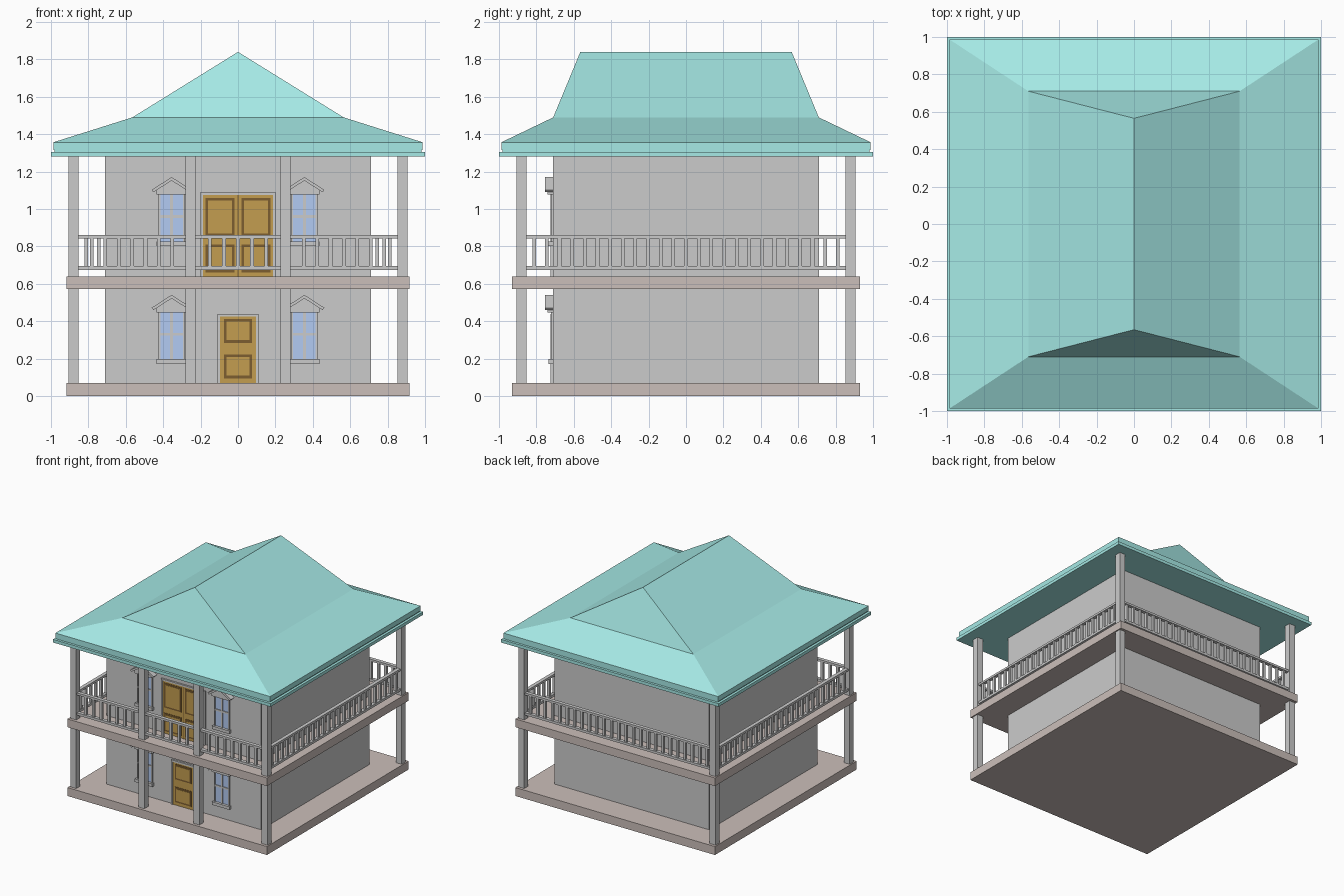
import bpy, bmesh
from mathutils import Matrix, Vector

if "Cube" in bpy.data.objects:
    bpy.data.objects.remove(bpy.data.objects["Cube"])


def material(name, rgb):
    m = bpy.data.materials.new(name)
    m.diffuse_color = (*rgb, 1)
    m.use_nodes = True
    m.node_tree.nodes["Principled BSDF"].inputs["Base Color"].default_value = m.diffuse_color
    return m


TEAL = material("roof_teal", (0.38, 0.82, 0.79))
STONE = material("floor_stone", (0.60, 0.52, 0.49))
WOOD = material("door_wood", (0.55, 0.34, 0.08))
DARK = material("door_groove", (0.20, 0.11, 0.03))
GLASS = material("window_glass", (0.45, 0.60, 0.90))


def finish(name, bm, mat=None):
    bmesh.ops.recalc_face_normals(bm, faces=bm.faces)
    me = bpy.data.meshes.new(name)
    bm.to_mesh(me)
    bm.free()
    ob = bpy.data.objects.new(name, me)
    bpy.context.collection.objects.link(ob)
    if mat:
        me.materials.append(mat)
    return ob


def boxes(name, items, mat=None):
    """One mesh from boxes given as (x0, x1, y0, y1, z0, z1)."""
    bm = bmesh.new()
    for x0, x1, y0, y1, z0, z1 in items:
        mid = Vector((x0 + x1, y0 + y1, z0 + z1)) / 2
        size = Matrix.Diagonal((x1 - x0, y1 - y0, z1 - z0, 1))
        bmesh.ops.create_cube(bm, size=1, matrix=Matrix.Translation(mid) @ size)
    return finish(name, bm, mat)


def prism(name, profile, y0, y1, mat=None):
    """Extrude an x-z outline along y."""
    bm = bmesh.new()
    face = bm.faces.new([bm.verts.new((x, y0, z)) for x, z in profile])
    new = bmesh.ops.extrude_face_region(bm, geom=[face])["geom"]
    bmesh.ops.translate(bm, vec=(0, y1 - y0, 0),
                        verts=[v for v in new if isinstance(v, bmesh.types.BMVert)])
    return finish(name, bm, mat)


W = 0.71          # wall half width
F = -W            # front wall plane
P = 0.88          # post centre line
STOREYS = ((0.07, 0.572), (0.64, 1.28))

# Floor slabs and walls
boxes("ground_slab", [(-0.917, 0.917, -0.93, 0.93, 0, 0.07)], STONE)
boxes("balcony_slab", [(-0.917, 0.917, -0.93, 0.93, 0.572, 0.64)], STONE)
for i, (z0, z1) in enumerate(STOREYS):
    boxes(f"walls_{i}", [(-W, W, -W, W, z0, z1)])

# Posts: four corners plus two at the front
spots = [(sx * P, sy * P) for sx in (-1, 1) for sy in (-1, 1)]
spots += [(-0.253, -P), (0.253, -P)]
h = 0.027
boxes("posts", [(x - h, x + h, y - h, y + h, z0, z1)
                for x, y in spots for z0, z1 in STOREYS])


# Railings
def railing(name, a, b, positions, along_x, line):
    def place(u0, u1, half, z0, z1):
        if along_x:
            return (u0, u1, line - half, line + half, z0, z1)
        return (line - half, line + half, u0, u1, z0, z1)
    parts = [place(a, b, 0.015, 0.842, 0.86), place(a, b, 0.015, 0.675, 0.695)]
    parts += [place(u - 0.01, u + 0.01, 0.01, 0.695, 0.842) for u in positions]
    boxes(name, parts)


def between(a, b, n):
    return [a + (b - a) * (i + 1) / (n + 1) for i in range(n)]


long_run = [-0.812 + 1.624 * i / 24 for i in range(25)]
railing("railing_left", -0.853, 0.853, long_run, False, -P)
railing("railing_right", -0.853, 0.853, long_run, False, P)
railing("railing_back", -0.853, 0.853, long_run, True, P)
for name, a, b, n in (("left", -0.853, -0.28, 7), ("middle", -0.226, 0.226, 5),
                      ("right", 0.28, 0.853, 7)):
    railing("railing_front_" + name, a, b, between(a, b, n), True, -P)

# Eaves: two stepped bands
boxes("eave_lower", [(-1, 1, -1, 1, 1.28, 1.306)], TEAL)
boxes("eave_neck", [(-0.98, 0.98, -0.98, 0.98, 1.306, 1.315)], TEAL)
boxes("eave_upper", [(-0.987, 0.987, -0.987, 0.987, 1.315, 1.357)], TEAL)

# Roof: shallow hipped skirt, then a steep ridge with leaning gables
bm = bmesh.new()
CORNERS = ((-1, -1), (1, -1), (1, 1), (-1, 1))
low = [bm.verts.new((x * 0.987, y * 0.987, 1.357)) for x, y in CORNERS]
mid = [bm.verts.new((x * 0.565, y * 0.71, 1.49)) for x, y in CORNERS]
ridge = [bm.verts.new((0, s * 0.565, 1.84)) for s in (-1, 1)]
for i in range(4):
    j = (i + 1) % 4
    bm.faces.new((low[i], low[j], mid[j], mid[i]))
bm.faces.new((mid[0], mid[1], ridge[0]))
bm.faces.new((mid[2], mid[3], ridge[1]))
bm.faces.new((mid[1], mid[2], ridge[1], ridge[0]))
bm.faces.new((mid[3], mid[0], ridge[0], ridge[1]))
bm.faces.new(low[::-1])
finish("roof", bm, TEAL)


# Windows: frame bars, four panes, sill, header and small pediment
def window(name, cx, dz):
    def at(x0, x1, y, z0, z1):
        return (cx + x0, cx + x1, F - y, F, z0 + dz, z1 + dz)
    boxes(name + "_panes", [at(-0.065, 0.065, 0.004, 0.195, 0.455)], GLASS)
    boxes(name + "_frame", [
        at(-0.07, -0.06, 0.012, 0.195, 0.455), at(0.06, 0.07, 0.012, 0.195, 0.455),
        at(-0.008, 0.008, 0.012, 0.195, 0.455), at(-0.06, 0.06, 0.010, 0.323, 0.338),
        at(-0.08, 0.08, 0.026, 0.172, 0.197), at(-0.08, 0.08, 0.03, 0.448, 0.47)])
    prism(name + "_gable", [(cx + x, z + dz) for x, z in
                            ((-0.085, 0.47), (0.085, 0.47), (0, 0.525))], F - 0.03, F)
    prism(name + "_cornice", [(cx + x, z + dz) for x, z in (
        (-0.107, 0.472), (-0.097, 0.46), (0, 0.522), (0.097, 0.46),
        (0.107, 0.472), (0, 0.541))], F - 0.045, F)


for side, cx in (("left", -0.355), ("right", 0.355)):
    window(f"lower_window_{side}", cx, 0)
    window(f"upper_window_{side}", cx, 0.63)


# Doors: grey surround, wooden leaf, grooved raised panels
def door(name, half, z0, top, trim, panels):
    boxes(name + "_surround", [
        (-half - trim, -half, F - 0.015, F, z0, top + trim),
        (half, half + trim, F - 0.015, F, z0, top + trim),
        (-half, half, F - 0.015, F, top, top + trim)])
    boxes(name + "_leaf", [(-half, half, F - 0.008, F, z0, top)], WOOD)
    g = 0.014
    boxes(name + "_grooves", [(a, b, F - 0.011, F, c, d) for a, b, c, d in panels], DARK)
    boxes(name + "_panels", [(a + g, b - g, F - 0.014, F, c + g, d - g)
                             for a, b, c, d in panels], WOOD)


door("lower_door", 0.095, 0.07, 0.425, 0.015,
     [(-0.075, 0.075, 0.285, 0.412), (-0.075, 0.075, 0.095, 0.222)])
pair = ((-0.175, -0.018), (0.018, 0.175))
door("upper_door", 0.188, 0.64, 1.075, 0.014,
     [(a, b, c, d) for a, b in pair for c, d in ((0.855, 1.06), (0.66, 0.81))])
boxes("upper_door_seam", [(-0.003, 0.003, F - 0.01, F, 0.64, 1.075)], DARK)
